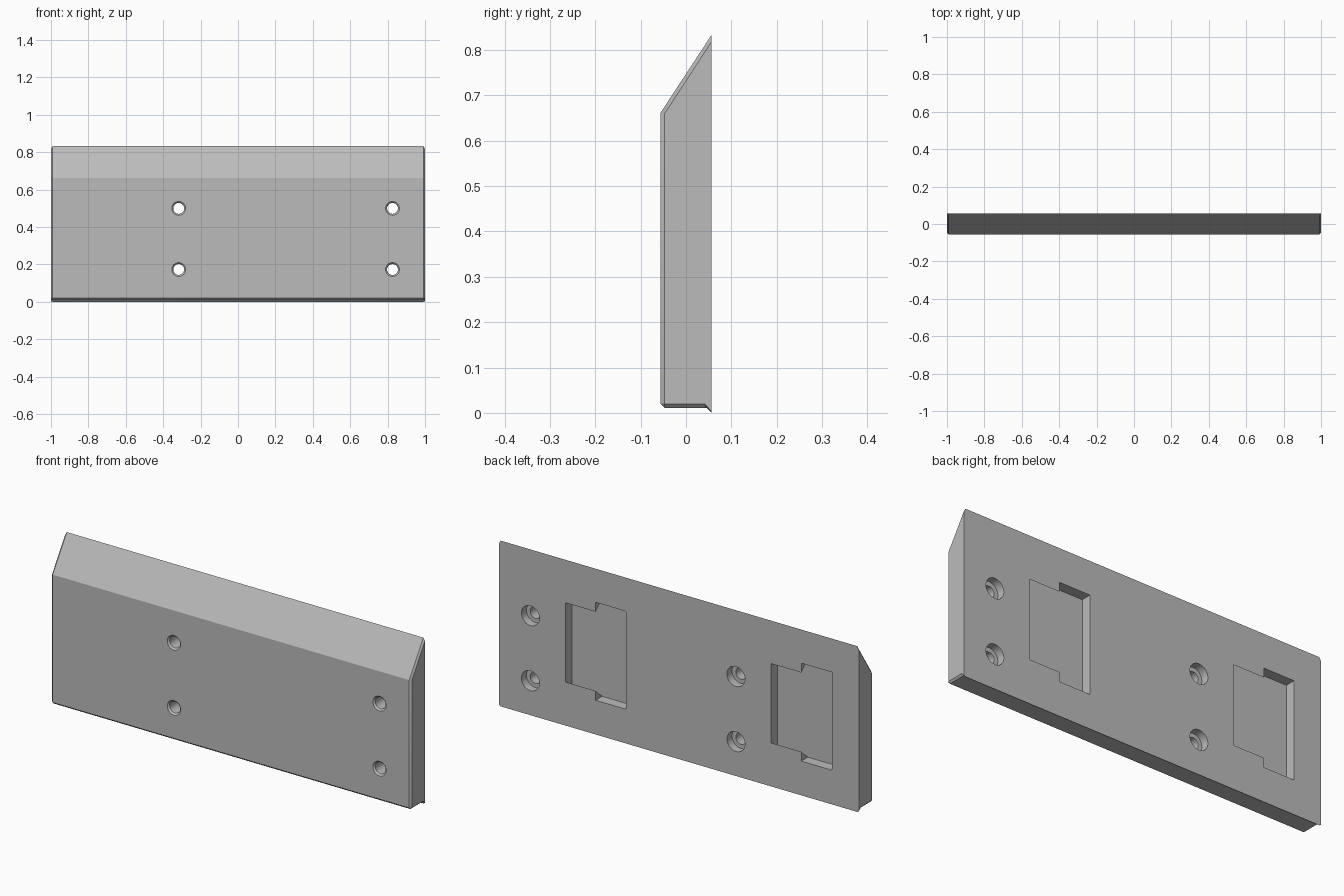
import bpy, bmesh, math

if "Cube" in bpy.data.objects:
    bpy.data.objects.remove(bpy.data.objects["Cube"], do_unlink=True)

grey = bpy.data.materials.new("plain grey")
grey.use_nodes = True
colour = (0.5, 0.5, 0.5, 1)
grey.diffuse_color = colour
grey.node_tree.nodes["Principled BSDF"].inputs["Base Color"].default_value = colour

BACK, FRONT, CHAMFER = 0.056, -0.056, 0.009


def loft(name, sections):
    """Skin a row of matching point loops and cap both ends."""
    bm = bmesh.new()
    rings = [[bm.verts.new(p) for p in section] for section in sections]
    for a, b in zip(rings, rings[1:]):
        for i in range(len(a)):
            j = (i + 1) % len(a)
            bm.faces.new((a[i], a[j], b[j], b[i]))
    bm.faces.new(rings[0])
    bm.faces.new(rings[-1])
    bmesh.ops.remove_doubles(bm, verts=bm.verts, dist=1e-5)
    bmesh.ops.recalc_face_normals(bm, faces=bm.faces)
    mesh = bpy.data.meshes.new(name)
    bm.to_mesh(mesh)
    bm.free()
    mesh.materials.append(grey)
    obj = bpy.data.objects.new(name, mesh)
    bpy.context.collection.objects.link(obj)
    return obj


def prism(name, profile, x0, x1):
    """Extrude a (y, z) profile along x."""
    return loft(name, [[(x, y, z) for y, z in profile] for x in (x0, x1)])


def lathe(name, profile, x, z, sides=32):
    """Turn a (y, radius) profile around an axis running front to back."""
    turn = [2 * math.pi * i / sides for i in range(sides)]
    return loft(name, [[(x + r * math.cos(t), y, z + r * math.sin(t)) for t in turn]
                       for y, r in profile])


def cut(target, cutter):
    cutter.hide_render = True
    mod = target.modifiers.new("cut", "BOOLEAN")
    mod.operation, mod.solver, mod.object = "DIFFERENCE", "EXACT", cutter
    bpy.context.view_layer.objects.active = target
    bpy.ops.object.modifier_apply(modifier=mod.name)
    bpy.data.objects.remove(cutter, do_unlink=True)


# Plate: sloping top, thin lip at the lower back edge, chamfered ends
full = [(FRONT, 0.02), (FRONT, 0.662), (BACK, 0.833),
        (BACK, 0), (0.045, 0.011), (FRONT + CHAMFER, 0.011)]
end = [(FRONT + CHAMFER, 0.021), (FRONT + CHAMFER, 0.66), (BACK, 0.818),
       (BACK, 0.004), (0.041, 0.02), (FRONT + CHAMFER, 0.02)]
sections = [(-1, end), (CHAMFER - 1, full), (1 - CHAMFER, full), (1, end)]
plate = loft("mounting_plate", [[(x, y, z) for y, z in p] for x, p in sections])

# Screw holes: chamfered at the front, counterbored from the back
hole = [(-0.066, 0.047), (-0.048, 0.029), (0.016, 0.029), (0.016, 0.05), (0.07, 0.05)]
for x in (-0.317, 0.826):
    for z in (0.173, 0.5):
        cut(plate, lathe("hole_cutter", hole, x, z))

# Sliding pockets: a square-walled entry leading into an undercut dovetail
FLOOR, TOP, MID = 0.004, 0.08, 0.418
WIDE, NARROW = 0.246, 0.199
slope = (WIDE - NARROW) / (BACK - FLOOR)
outer = WIDE - slope * (TOP - FLOOR)
dovetail = [(FLOOR, MID - WIDE), (FLOOR, MID + WIDE), (TOP, MID + outer), (TOP, MID - outer)]
entry = [(FLOOR, MID - WIDE), (FLOOR, MID + WIDE), (TOP, MID + WIDE), (TOP, MID - WIDE)]
for x in (0.293, -0.85):
    cut(plate, prism("dovetail_cutter", dovetail, x + 0.1, x + 0.339))
    cut(plate, prism("entry_cutter", entry, x, x + 0.17))

bpy.ops.object.select_all(action="DESELECT")
plate.select_set(True)
bpy.context.view_layer.objects.active = plate
bpy.ops.object.shade_smooth_by_angle(angle=math.radians(25))
